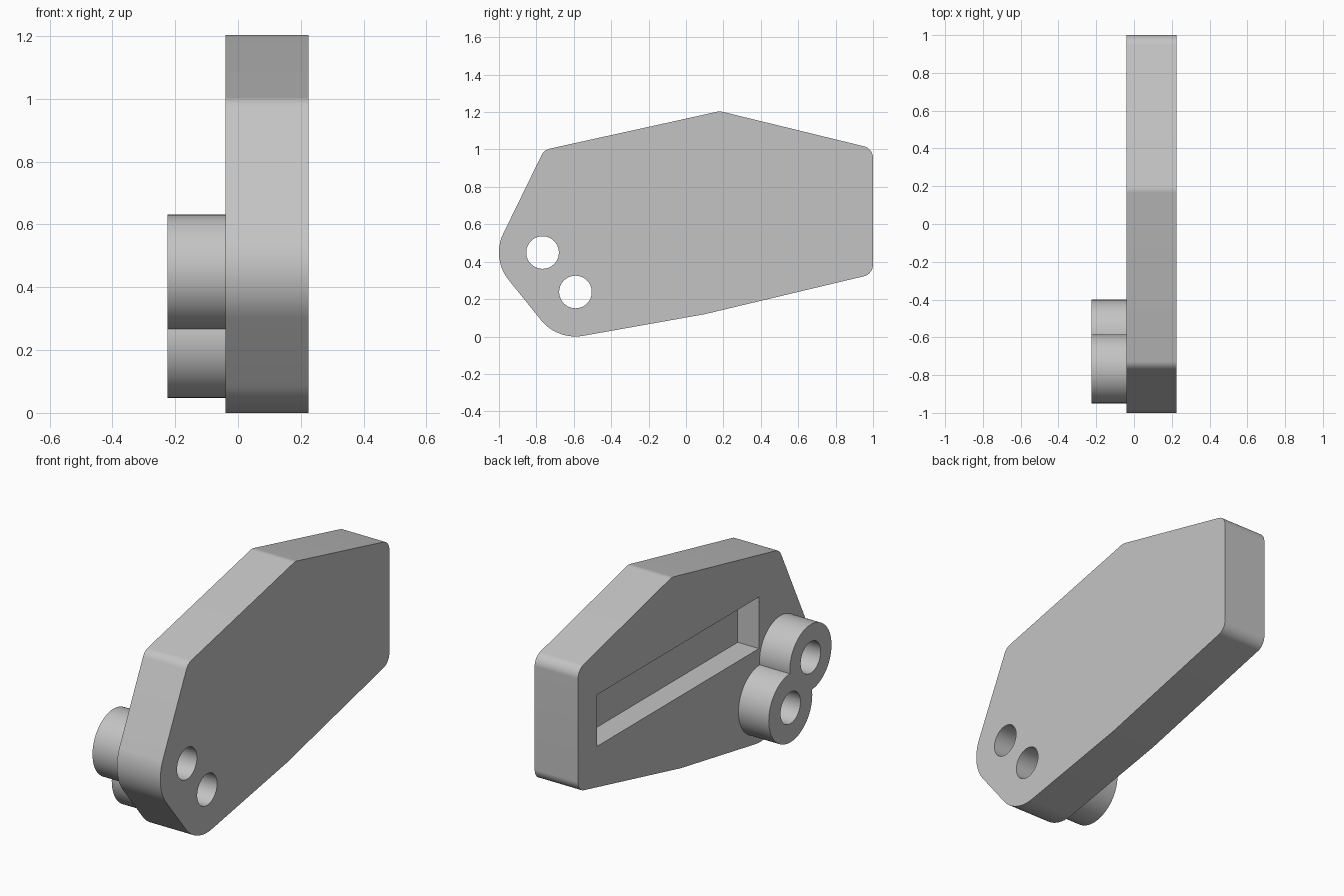
import bpy, bmesh
from math import sin, cos, atan2, acos, tau, ceil, hypot, radians

if "Cube" in bpy.data.objects:
    bpy.data.objects.remove(bpy.data.objects["Cube"])

grey = bpy.data.materials.new("plain_grey")
grey.use_nodes = True
colour = (0.55, 0.55, 0.55, 1)
grey.diffuse_color = colour
grey.node_tree.nodes["Principled BSDF"].inputs["Base Color"].default_value = colour

X_BACK, X_FACE, X_BOSS = 0.225, -0.04, -0.225
UPPER, LOWER = (-0.767, 0.449), (-0.591, 0.238)   # hole centres (y, z)
HOLE_R = 0.087


def arc(centre, r, a0, a1):
    n = max(2, ceil((a1 - a0) / tau * 96))
    return [(centre[0] + r * cos(a0 + (a1 - a0) * i / n),
             centre[1] + r * sin(a0 + (a1 - a0) * i / n)) for i in range(n + 1)]


def circle(centre, r):
    return arc(centre, r, 0, tau)[:-1]


def belt(rounds):
    """Outline wrapped tightly round counterclockwise circles (y, z, r)."""
    normals = []
    for (y0, z0, r0), (y1, z1, r1) in zip(rounds, rounds[1:] + rounds[:1]):
        normals.append(atan2(z1 - z0, y1 - y0)
                       - acos((r0 - r1) / hypot(y1 - y0, z1 - z0)))
    points = []
    for i, (y, z, r) in enumerate(rounds):
        start = normals[i - 1]
        points += arc((y, z), r, start, start + (normals[i] - start) % tau)
    return points


def prism(name, outline, x0, x1):
    """Extrude a (y, z) outline from x0 to x1."""
    bm = bmesh.new()
    face = bm.faces.new([bm.verts.new((x0, y, z)) for y, z in outline])
    new = bmesh.ops.extrude_face_region(bm, geom=[face])["geom"]
    for v in new:
        if isinstance(v, bmesh.types.BMVert):
            v.co.x = x1
    bmesh.ops.recalc_face_normals(bm, faces=bm.faces)
    mesh = bpy.data.meshes.new(name)
    bm.to_mesh(mesh)
    bm.free()
    mesh.materials.append(grey)
    ob = bpy.data.objects.new(name, mesh)
    bpy.context.collection.objects.link(ob)
    return ob


def combine(target, tool, operation):
    mod = target.modifiers.new(operation.lower(), "BOOLEAN")
    mod.operation, mod.solver, mod.object = operation, "EXACT", tool
    bpy.context.view_layer.objects.active = target
    bpy.ops.object.modifier_apply(modifier=mod.name)
    bpy.data.objects.remove(tool)


# Body plate with rounded corners
CORNER = 0.065
plate = prism("body_plate", belt([
    (*LOWER, 0.238),
    (0.087, 0.183, CORNER),
    (0.935, 0.385, CORNER),
    (0.935, 0.954, CORNER),
    (0.18, 1.138, CORNER),
    (-0.714, 0.941, CORNER),
    (*UPPER, 0.233)]), X_FACE, X_BACK)

# Long pocket in the boss side of the plate
pocket = [(-0.58, 0.52), (0.835, 0.52), (0.835, 0.805), (-0.58, 0.805)]
combine(plate, prism("pocket_cutter", pocket, X_FACE - 0.1, 0.09), "DIFFERENCE")

# Pair of merged round bosses
bosses = prism("boss_pair", circle(UPPER, 0.182), X_BOSS, X_FACE)
combine(bosses, prism("lower_boss", circle(LOWER, 0.19), X_BOSS, X_FACE), "UNION")

# Pin holes through bosses and plate
for part in (plate, bosses):
    for centre in (UPPER, LOWER):
        combine(part, prism("hole_cutter", circle(centre, HOLE_R), -0.4, 0.4), "DIFFERENCE")

# Smooth curves, sharp edges
for part in (plate, bosses):
    bpy.ops.object.select_all(action="DESELECT")
    part.select_set(True)
    bpy.context.view_layer.objects.active = part
    bpy.ops.object.shade_smooth_by_angle(angle=radians(30))
